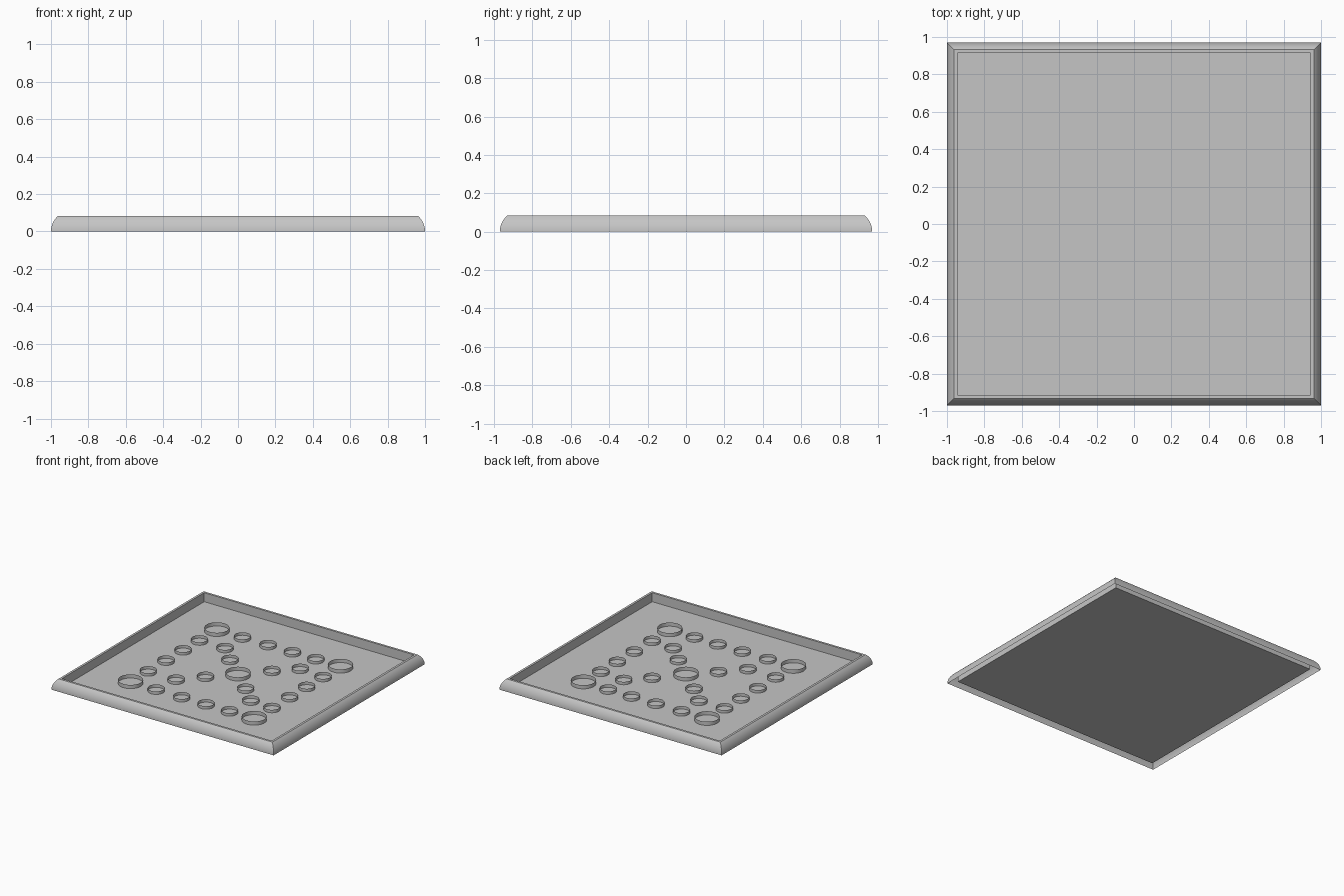
import bpy
import math

cube = bpy.data.objects.get("Cube")
if cube:
    bpy.data.objects.remove(cube, do_unlink=True)

HALF_X, HALF_Y = 1.0, 0.97
HEIGHT, FLOOR_Z, RIM = 0.083, 0.01, 0.056
ARC_R = 0.11

grey = bpy.data.materials.new("plain grey")
grey.use_nodes = True
grey.diffuse_color = (0.56, 0.56, 0.56, 1)
for node in grey.node_tree.nodes:
    if node.type == "BSDF_PRINCIPLED":
        node.inputs["Base Color"].default_value = grey.diffuse_color


def make(name, verts, faces):
    mesh = bpy.data.meshes.new(name)
    mesh.from_pydata(verts, [], faces)
    mesh.materials.append(grey)
    obj = bpy.data.objects.new(name, mesh)
    bpy.context.collection.objects.link(obj)
    bpy.ops.object.select_all(action="DESELECT")
    obj.select_set(True)
    bpy.context.view_layer.objects.active = obj
    bpy.ops.object.shade_smooth_by_angle(angle=math.radians(30))
    return obj


def rectangle(inset, z):
    x, y = HALF_X - inset, HALF_Y - inset
    return [(-x, -y, z), (x, -y, z), (x, y, z), (-x, y, z)]


def tube(name, x, y, radius, height, sides=32):
    angles = [2 * math.pi * i / sides for i in range(sides)]
    verts = [(x + radius * math.cos(a), y + radius * math.sin(a), z)
             for z in (FLOOR_Z, FLOOR_Z + height) for a in angles]
    faces = [(i, (i + 1) % sides, sides + (i + 1) % sides, sides + i)
             for i in range(sides)]
    return make(name, verts, faces)


# Hollow mitred rim: curved outside, narrow flat top, straight inside
STEPS = 10
end = math.asin(HEIGHT / ARC_R)
profile = [(ARC_R * (1 - math.cos(end * i / STEPS)), ARC_R * math.sin(end * i / STEPS))
           for i in range(STEPS + 1)]
profile += [(RIM, HEIGHT), (RIM, FLOOR_Z)]
verts = [v for inset, z in profile for v in rectangle(inset, z)]
faces = [(4 * r + i, 4 * r + (i + 1) % 4, 4 * r + 4 + (i + 1) % 4, 4 * r + 4 + i)
         for r in range(len(profile) - 1) for i in range(4)]
make("rim", verts, faces)

# Thin floor sheet
make("floor", rectangle(RIM, FLOOR_Z), [(0, 1, 2, 3)])

# Large rings at the corners and the middle
LEFT, RIGHT, BACK, FRONT = 0.54, -0.572, 0.546, -0.563
for x, y in [(x, y) for x in (RIGHT, LEFT) for y in (FRONT, BACK)] + [(0, 0)]:
    tube("large_ring", x, y, 0.092, 0.03, 48)

# Small rings along the four edges
small = [(x, y) for x in (-0.342, -0.112, 0.107, 0.318) for y in (FRONT, BACK)]
small += [(x, y) for y in (0.322, 0.112, -0.107, -0.336) for x in (RIGHT, LEFT)]
# Small rings along the two diagonals
small += [(-0.342, 0.322), (-0.193, 0.173), (0.32, 0.342), (0.17, 0.193),
          (-0.172, -0.172), (-0.321, -0.337), (0.19, -0.172), (0.34, -0.32)]
for x, y in small:
    tube("small_ring", x, y, 0.062, 0.024)
